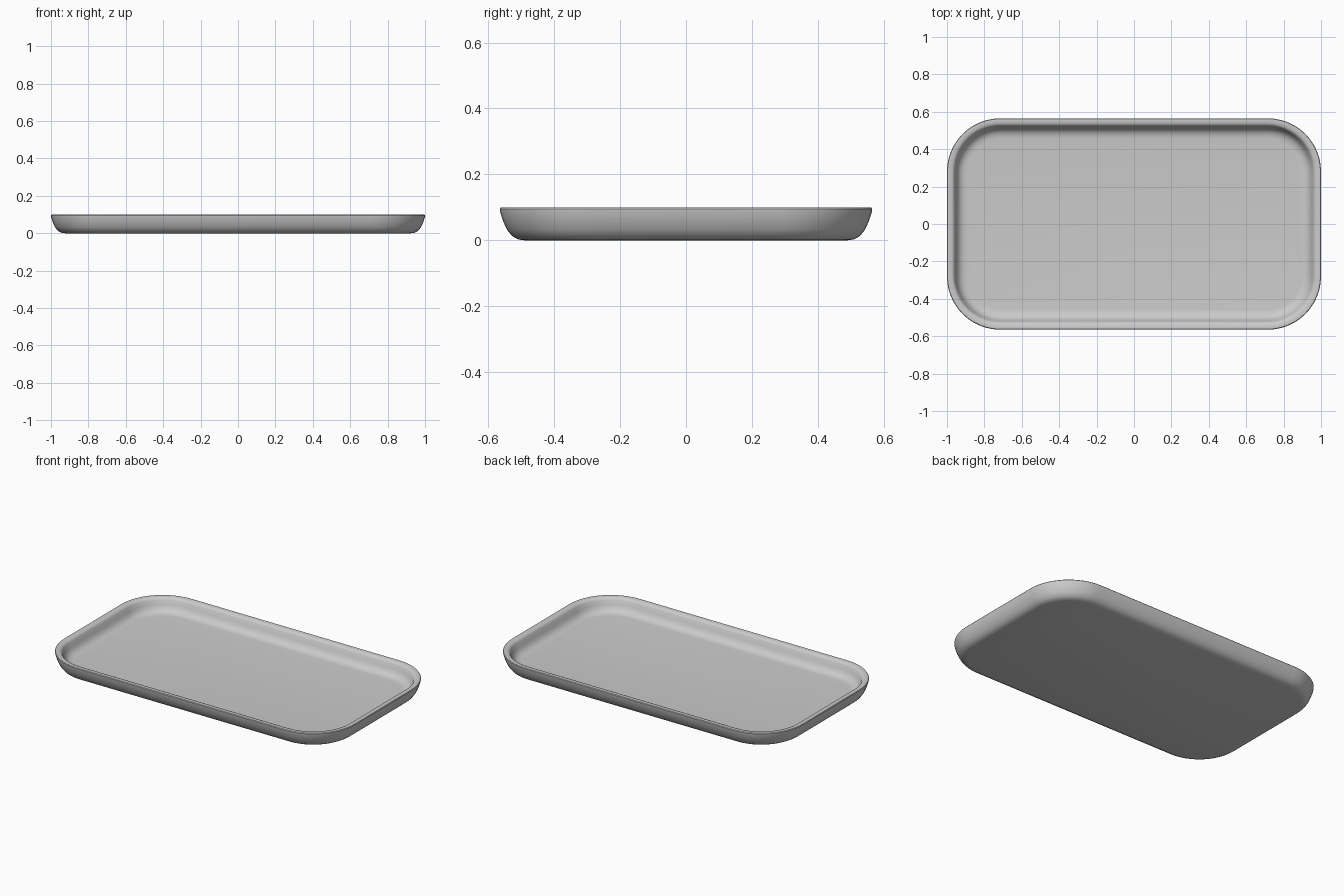
import bpy, bmesh, math

if "Cube" in bpy.data.objects:
    bpy.data.objects.remove(bpy.data.objects["Cube"])

HALF_X, HALF_Y, RADIUS, SEGMENTS = 1.0, 0.565, 0.285, 12

# Cross-section: (inset from the rim outline, height), underside to inner floor
PROFILE = [(0.075, 0.0), (0.055, 0.003), (0.037, 0.013), (0.022, 0.032),
           (0.010, 0.058), (0.001, 0.086), (0.0, 0.095), (0.003, 0.099),
           (0.009, 0.1), (0.026, 0.098), (0.035, 0.094), (0.041, 0.086),
           (0.050, 0.060), (0.060, 0.040), (0.073, 0.028),
           (0.090, 0.021), (0.108, 0.019)]


def rounded_loop(bm, inset, z):
    """Ring of vertices on a rounded rectangle."""
    cx, cy, r = HALF_X - RADIUS, HALF_Y - RADIUS, RADIUS - inset
    ring = []
    for quarter, (sx, sy) in enumerate([(1, 1), (-1, 1), (-1, -1), (1, -1)]):
        for i in range(SEGMENTS + 1):
            a = (quarter + i / SEGMENTS) * math.pi / 2
            ring.append(bm.verts.new((sx * cx + r * math.cos(a),
                                      sy * cy + r * math.sin(a), z)))
    return ring


# Tray: stacked rings, closed by the underside and the inner floor
bm = bmesh.new()
rings = [rounded_loop(bm, inset, z) for inset, z in PROFILE]
for low, high in zip(rings, rings[1:]):
    for i in range(len(low)):
        j = (i + 1) % len(low)
        bm.faces.new((low[i], low[j], high[j], high[i]))
bm.faces.new(rings[0][::-1])
bm.faces.new(rings[-1])
bmesh.ops.recalc_face_normals(bm, faces=bm.faces)

mesh = bpy.data.meshes.new("tray")
bm.to_mesh(mesh)
bm.free()
tray = bpy.data.objects.new("tray", mesh)
bpy.context.collection.objects.link(tray)
bpy.context.view_layer.objects.active = tray
tray.select_set(True)
bpy.ops.object.shade_smooth_by_angle(angle=math.radians(40))
